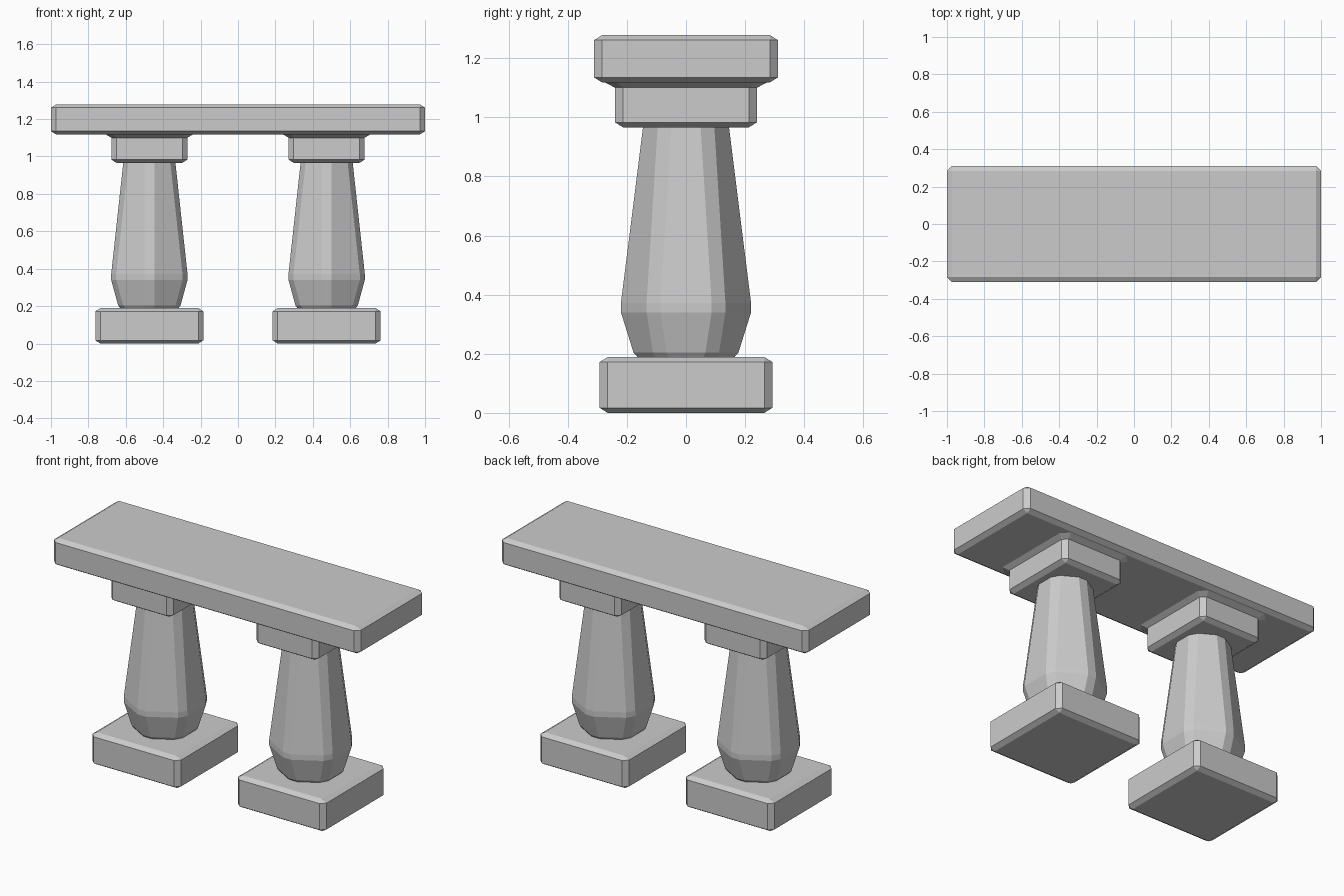
import bpy
import bmesh
from math import cos, sin, radians
from mathutils import Vector

if "Cube" in bpy.data.objects:
    bpy.data.objects.remove(bpy.data.objects["Cube"])

BEVEL = 0.027    # horizontal bevel
BEVEL_Z = 0.017  # vertical bevel


def cut_ring(corners, cut):
    """Polygon with each corner replaced by two points set back by cut."""
    ring = []
    n = len(corners)
    for i, c in enumerate(corners):
        for other in (corners[i - 1], corners[(i + 1) % n]):
            ring.append(c + (other - c).normalized() * cut)
    return ring


def rect(hx, hy, z, cut):
    pts = [(-hx, -hy), (hx, -hy), (hx, hy), (-hx, hy)]
    return cut_ring([Vector((x, y, z)) for x, y in pts], cut)


def hexagon(half_width, z, cut):
    r = half_width / cos(radians(30))
    angles = [radians(90 + 60 * k) for k in range(6)]
    return cut_ring([Vector((r * cos(a), r * sin(a), z)) for a in angles], cut)


def loft(name, rings, x=0.0):
    """Join rings into a closed flat-shaded solid."""
    bm = bmesh.new()
    rows = [[bm.verts.new(p) for p in ring] for ring in rings]
    n = len(rows[0])
    for low, high in zip(rows, rows[1:]):
        for i in range(n):
            j = (i + 1) % n
            bm.faces.new((low[i], low[j], high[j], high[i]))
    bm.faces.new(rows[0][::-1])
    bm.faces.new(rows[-1])
    bmesh.ops.remove_doubles(bm, verts=bm.verts, dist=1e-4)
    bmesh.ops.recalc_face_normals(bm, faces=bm.faces)
    mesh = bpy.data.meshes.new(name)
    bm.to_mesh(mesh)
    bm.free()
    obj = bpy.data.objects.new(name, mesh)
    obj.location.x = x
    bpy.context.collection.objects.link(obj)
    return obj


def bevelled_box(name, hx, hy, z0, z1, x=0.0):
    return loft(name, [
        rect(hx - BEVEL, hy - BEVEL, z0, 0),
        rect(hx, hy, z0 + BEVEL_Z, BEVEL),
        rect(hx, hy, z1 - BEVEL_Z, BEVEL),
        rect(hx - BEVEL, hy - BEVEL, z1, 0),
    ], x)


# Seat slab
bevelled_box("seat_slab", 1.0, 0.311, 1.118, 1.278)

for side, x in (("left", -0.474), ("right", 0.474)):
    # Square foot
    bevelled_box(side + "_foot", 0.289, 0.292, 0.0, 0.189, x)

    # Tapered six-sided baluster with bevelled edges
    profile = [(0.155, 0.188), (0.167, 0.204), (0.204, 0.34),
               (0.204, 0.372), (0.139, 0.97)]
    loft(side + "_baluster", [hexagon(w, z, 0.031) for w, z in profile], x)

    # Capital flaring out under the slab
    hx, hy = 0.203, 0.24
    loft(side + "_capital", [
        rect(hx - BEVEL, hy - BEVEL, 0.966, 0),
        rect(hx, hy, 0.966 + BEVEL_Z, BEVEL),
        rect(hx, hy, 1.1, BEVEL),
        rect(hx + 0.033, hy + 0.038, 1.12, 0.042),
    ], x)
